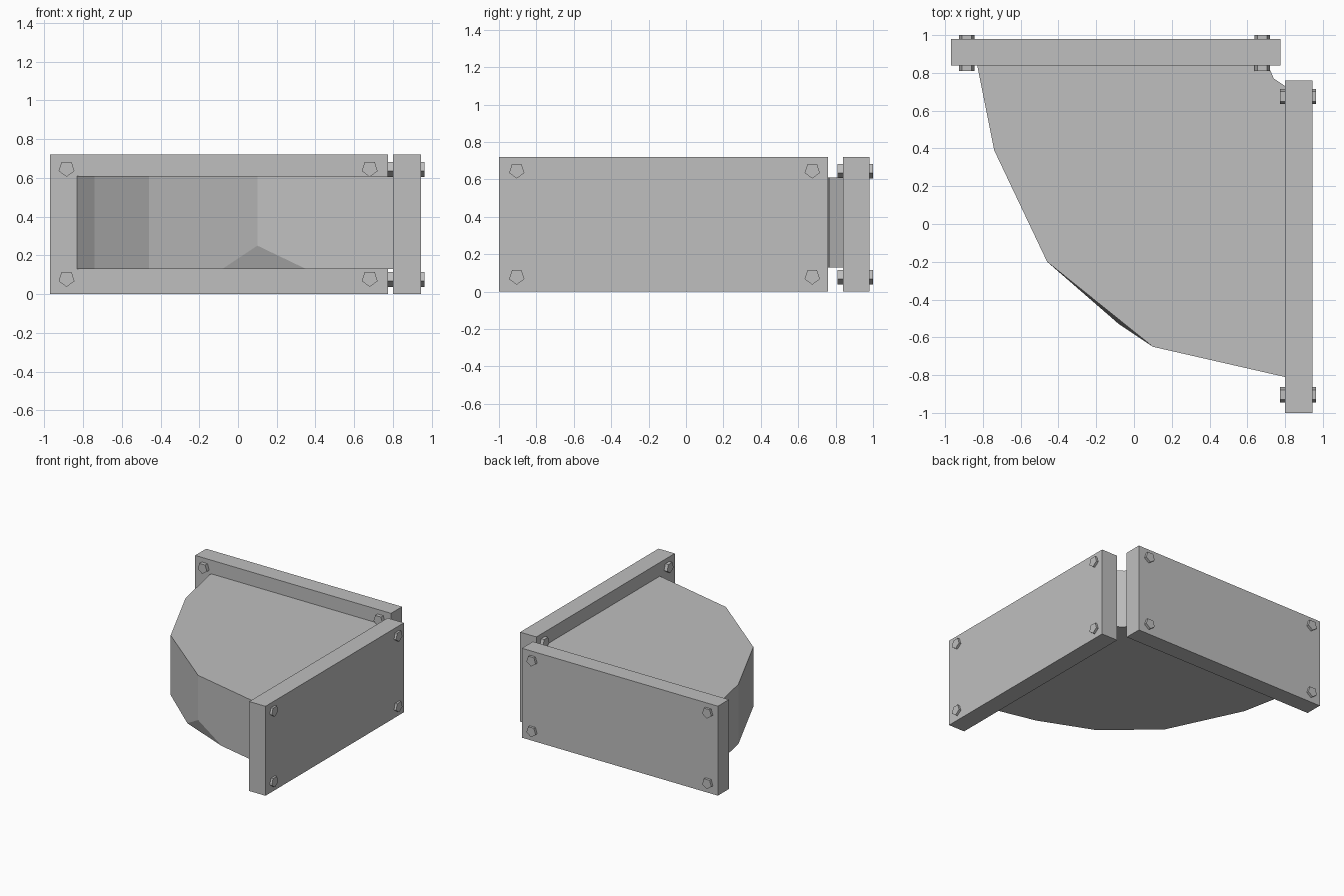
import bpy
import bmesh
from math import pi
from mathutils import Matrix

cube = bpy.data.objects.get("Cube")
if cube:
    bpy.data.objects.remove(cube, do_unlink=True)

grey = bpy.data.materials.new("light_grey")
grey.use_nodes = True
grey.diffuse_color = (0.52, 0.52, 0.52, 1)
grey.node_tree.nodes["Principled BSDF"].inputs["Base Color"].default_value = grey.diffuse_color


def finish(name, bm):
    bmesh.ops.recalc_face_normals(bm, faces=bm.faces)
    mesh = bpy.data.meshes.new(name)
    bm.to_mesh(mesh)
    bm.free()
    mesh.materials.append(grey)
    obj = bpy.data.objects.new(name, mesh)
    bpy.context.collection.objects.link(obj)
    return obj


def box(name, low, high):
    bm = bmesh.new()
    bmesh.ops.create_cube(bm, size=1)
    for v in bm.verts:
        v.co = [lo + (c + 0.5) * (hi - lo) for c, lo, hi in zip(v.co, low, high)]
    return finish(name, bm)


def bolt(name, location, along_x):
    # five-sided rod through the plate, one corner pointing down
    bm = bmesh.new()
    bmesh.ops.create_cone(bm, cap_ends=True, segments=5,
                          radius1=0.043, radius2=0.043, depth=0.19)
    # the first corner lies on +y or +x, so find it and turn it downwards
    corner = max(bm.verts, key=lambda v: v.co.y)
    aligned = abs(corner.co.x) < 0.001
    turn = Matrix.Rotation(pi if aligned else -pi / 2, 4, 'Z')
    spin = Matrix.Rotation(pi / 2 if along_x else 0, 4, 'Z')
    stand = Matrix.Rotation(pi / 2, 4, 'X')
    bm.transform(Matrix.Translation(location) @ spin @ stand @ turn)
    return finish(name, bm)


# Mounting plates
box("back_plate", (-0.97, 0.84, 0), (0.775, 0.98, 0.72))
box("left_plate", (0.80, -1.0, 0), (0.945, 0.76, 0.72))

# Bolts near the plate corners
for level, z in (("lower", 0.08), ("upper", 0.648)):
    for side, x in (("right", -0.885), ("left", 0.68)):
        bolt(f"back_plate_bolt_{level}_{side}", (x, 0.905, z), False)
    for side, y in (("front", -0.905), ("back", 0.675)):
        bolt(f"left_plate_bolt_{level}_{side}", (0.868, y, z), True)

# Elbow body: a faceted prism whose front lower corner is clipped
outline = [(0.10, -0.65), (0.80, -0.81), (0.80, 0.73), (0.74, 0.77),
           (0.71, 0.84), (-0.83, 0.84), (-0.74, 0.39), (-0.46, -0.20)]
bm = bmesh.new()
top = [bm.verts.new((x, y, 0.61)) for x, y in outline]
bottom = [bm.verts.new((x, y, 0.13)) for x, y in outline[1:]]
tip = bm.verts.new((0.10, -0.65, 0.25))
clip_a = bm.verts.new((-0.08, -0.53, 0.13))
clip_b = bm.verts.new((0.35, -0.707, 0.13))
bm.faces.new(top)
bm.faces.new([clip_a, clip_b] + bottom)
bm.faces.new((clip_a, tip, clip_b))
bm.faces.new((top[0], tip, clip_b, bottom[0], top[1]))
bm.faces.new((top[0], tip, clip_a, bottom[-1], top[-1]))
for i in range(len(bottom) - 1):
    bm.faces.new((bottom[i], bottom[i + 1], top[i + 2], top[i + 1]))
finish("elbow_body", bm)
